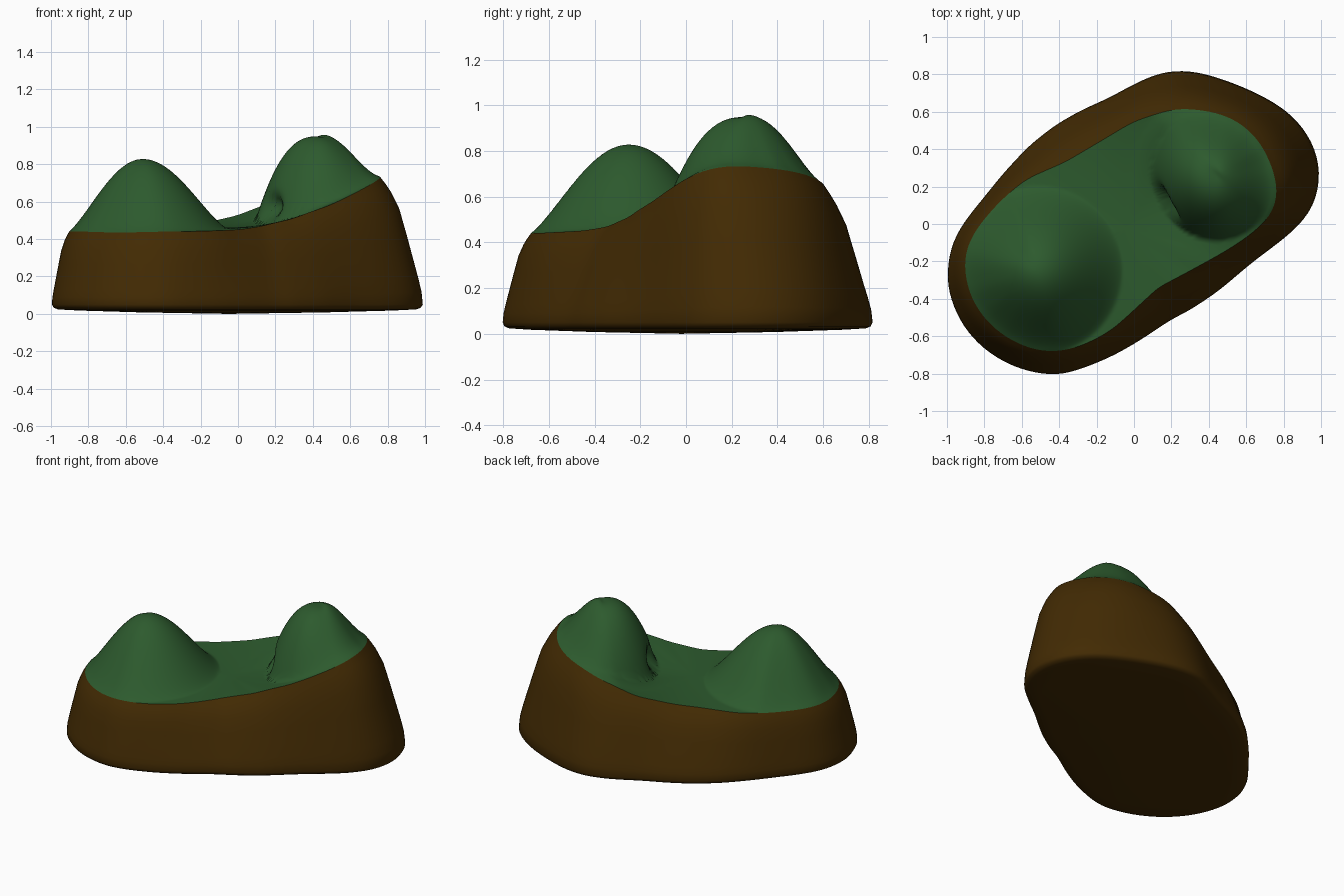
import bpy, bmesh, math

if "Cube" in bpy.data.objects:
    bpy.data.objects.remove(bpy.data.objects["Cube"])

CX, CY = -0.05, -0.02
N, RINGS = 160, 64

# Foot outline (x, y) and grass edge (x, y, z), both anticlockwise
FOOT = [(1.003, .25), (.975, .4), (.92, .5), (.82, .61), (.64, .71), (.46, .78), (.32, .82), (.16, .82),
        (0, .75), (-.12, .68), (-.28, .61), (-.42, .53), (-.56, .42), (-.7, .27), (-.82, .12),
        (-.92, 0), (-.985, -.12), (-1.005, -.33), (-.935, -.52), (-.83, -.65), (-.7, -.74), (-.57, -.79),
        (-.4, -.815), (-.28, -.775), (-.12, -.71), (.02, -.63), (.2, -.51), (.3, -.46), (.45, -.36),
        (.65, -.19), (.83, -.06), (.955, .06)]
EDGE = [(.77, .15, .735), (.76, .25, .735), (.69, .42, .72), (.6, .52, .70), (.5, .58, .675),
        (.37, .61, .65), (.22, .62, .61), (0, .55, .525), (-.2, .43, .48), (-.37, .33, .46),
        (-.58, .24, .445), (-.72, .12, .44), (-.85, -.03, .44), (-.905, -.14, .44),
        (-.91, -.23, .44), (-.885, -.37, .44), (-.81, -.5, .44), (-.7, -.6, .435), (-.57, -.665, .435),
        (-.43, -.69, .44), (-.28, -.655, .44), (-.12, -.57, .445),
        (0, -.46, .45), (.13, -.34, .47), (.3, -.25, .51), (.5, -.14, .58), (.65, -.04, .655),
        (.745, .05, .71)]


def resample(points, cx=CX, cy=CY, smooth=7):
    """Loop resampled at even angles around a centre, corners eased."""
    polar = sorted((math.atan2(p[1] - cy, p[0] - cx) % math.tau,
                    math.hypot(p[0] - cx, p[1] - cy), p[2] if len(p) > 2 else 0) for p in points)
    a, b = polar[-1], polar[0]
    polar = [(a[0] - math.tau, *a[1:])] + polar + [(b[0] + math.tau, *b[1:])]
    out = []
    for i in range(N):
        t = math.tau * i / N
        for p, q in zip(polar, polar[1:]):
            if p[0] <= t <= q[0]:
                d = q[0] - p[0]
                r = p[1] * q[1] * math.sin(d) / (p[1] * math.sin(t - p[0]) + q[1] * math.sin(q[0] - t))
                out.append((cx + r * math.cos(t), cy + r * math.sin(t),
                            p[2] + (t - p[0]) / d * (q[2] - p[2])))
                break
    for _ in range(smooth):
        out = [tuple((u + 2 * v + w) / 4 for u, v, w in zip(out[i - 1], out[i], out[(i + 1) % N]))
               for i in range(N)]
    return out


def loft(name, rings, tip, colour):
    """Skin a stack of rings and close the last one to a tip."""
    bm = bmesh.new()
    loops = [[bm.verts.new(p) for p in ring] for ring in rings]
    end = bm.verts.new(tip)
    for a, b in zip(loops, loops[1:]):
        for i in range(N):
            j = (i + 1) % N
            bm.faces.new((a[i], a[j], b[j], b[i]))
    for i in range(N):
        bm.faces.new((loops[-1][i], loops[-1][(i + 1) % N], end))
    for f in bm.faces:
        f.smooth = True
    # rings run anticlockwise inwards on top, so the base needs flipping to face outwards
    me = bpy.data.meshes.new(name)
    bm.to_mesh(me)
    bm.free()
    ob = bpy.data.objects.new(name, me)
    bpy.context.collection.objects.link(ob)
    mat = bpy.data.materials.new(name)
    mat.diffuse_color = colour
    mat.use_nodes = True
    mat.node_tree.nodes["Principled BSDF"].inputs["Base Color"].default_value = mat.diffuse_color
    me.materials.append(mat)
    return ob


foot, edge = resample(FOOT), resample(EDGE)


# Earth body: grass edge down the bulging wall, then under to the middle
def wall(s, k):
    return [(f[0] + (e[0] - f[0]) * k, f[1] + (e[1] - f[1]) * k, .05 + (e[2] - .05) * s)
            for f, e in zip(foot, edge)]


def under(k, z):
    return [(CX + (f[0] - CX) * k, CY + (f[1] - CY) * k, z) for f in foot]


rings = [wall(s, k) for s, k in ((1, 1), (.94, .86), (.88, .74), (.75, .55), (.55, .38), (.35, .22),
                                 (.2, .1), (.1, .03), (0, 0))]
rings += [under(.99, .033), under(.965, .024), under(.85, .018), under(.5, .008)]
earth = loft("earth_base", [r[::-1] for r in rings], (CX, CY, 0), (.055, .0235, .001, 1))


# Grass top: sagging floor plus two hills that run out to the grass edge
LOW, HIGH = (-.51, -.25), (.45, .27)
reach = {h: [math.hypot(p[0] - h[0], p[1] - h[1]) for p in resample(EDGE, *h)] for h in (LOW, HIGH)}


def hill(h, x, y, limit, power):
    """1 at the peak, 0 at the grass edge or at the limit radius."""
    dx, dy = x - h[0], y - h[1]
    a = (math.atan2(dy, dx) % math.tau) / math.tau * N
    i = int(a) % N
    out = reach[h][i] + (a - int(a)) * (reach[h][(i + 1) % N] - reach[h][i])
    return math.cos(math.pi / 2 * min(1, math.hypot(dx, dy) / min(limit, out))) ** power


def ground(x, y, t, ez):
    z = .462 + (ez - .462) * t ** 2
    z += (.828 - z) * hill(LOW, x, y, .45, 1.3)
    dx, dy = x - HIGH[0], y - HIGH[1]
    d = math.hypot(dx, dy)
    side = .5 + .5 * (-dx * .8 - dy * .6) / max(d, .001)   # 1 = facing the saddle
    side *= side * (3 - 2 * side)
    steep = max(0, 1 - (d / .355) ** 2.5) * (1 - t ** 8)
    z += (.96 - z) * (steep * side + hill(HIGH, x, y, .46, 1.15) * (1 - side))
    return z


def hollow(x, y, z):
    """Small cave pushed into the foot of the taller hill."""
    q = ((x - .15) / .07) ** 2 + ((y - .09) / .09) ** 2 + ((z - .57) / .06) ** 2
    k = .08 * math.exp(-q)
    return (x + k, y + k * .5, z)


grass_rings = []
for n in range(RINGS):
    t = 1 - n / RINGS
    ring = []
    for e in edge:
        x, y = CX + (e[0] - CX) * t, CY + (e[1] - CY) * t
        ring.append(hollow(x, y, ground(x, y, t, e[2])) if n else e)
    grass_rings.append(ring)
grass = loft("grass_top", grass_rings, (CX, CY, ground(CX, CY, 0, .5)), (.026, .103, .027, 1))
